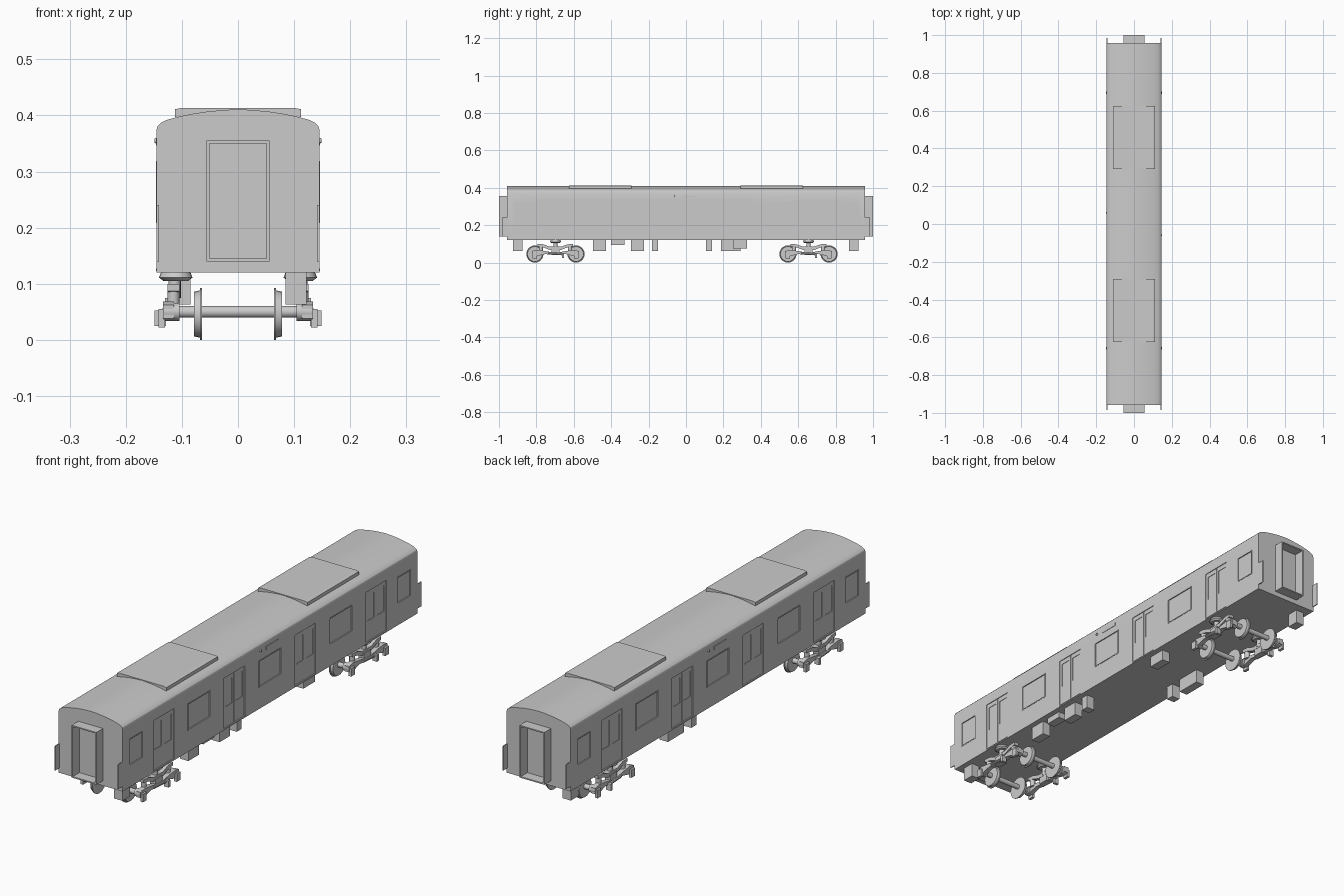
import bpy, bmesh
from math import radians
from mathutils import Matrix, Vector

if "Cube" in bpy.data.objects:
    bpy.data.objects.remove(bpy.data.objects["Cube"])


def finish(bm, name, smooth=False):
    bmesh.ops.recalc_face_normals(bm, faces=bm.faces)
    me = bpy.data.meshes.new(name)
    bm.to_mesh(me)
    bm.free()
    ob = bpy.data.objects.new(name, me)
    bpy.context.collection.objects.link(ob)
    if smooth:
        bpy.ops.object.select_all(action='DESELECT')
        ob.select_set(True)
        bpy.context.view_layer.objects.active = ob
        bpy.ops.object.shade_smooth_by_angle(angle=radians(35))
    return ob


def box(bm, x0, x1, y0, y1, z0, z1):
    m = (Matrix.Translation(((x0 + x1) / 2, (y0 + y1) / 2, (z0 + z1) / 2))
         @ Matrix.Diagonal((abs(x1 - x0), abs(y1 - y0), abs(z1 - z0), 1)))
    bmesh.ops.create_cube(bm, size=1, matrix=m)


def rod(bm, a, b, r1, r2=None, n=16):
    a, b = Vector(a), Vector(b)
    d = b - a
    m = Matrix.Translation((a + b) / 2) @ d.to_track_quat('Z', 'Y').to_matrix().to_4x4()
    bmesh.ops.create_cone(bm, cap_ends=True, segments=n, radius1=r1,
                          radius2=r1 if r2 is None else r2, depth=d.length, matrix=m)


def prism(bm, pts, move):
    f = bm.faces.new([bm.verts.new(p) for p in pts])
    r = bmesh.ops.extrude_face_region(bm, geom=[f])
    bmesh.ops.translate(bm, vec=move, verts=[v for v in r['geom'] if isinstance(v, bmesh.types.BMVert)])


def cut(ob, bm):
    cutter = finish(bm, "cutter")
    cutter.hide_render = True
    mod = ob.modifiers.new("cut", 'BOOLEAN')
    mod.operation, mod.solver, mod.object = 'DIFFERENCE', 'EXACT', cutter
    bpy.context.view_layer.objects.active = ob
    bpy.ops.object.modifier_apply(modifier=mod.name)
    bpy.data.objects.remove(cutter)


# Body shell with a curved roof
W, L = 0.145, 0.957
half = [(W, 0.12), (W, 0.375), (0.143, 0.381), (0.137, 0.387), (0.127, 0.392),
        (0.105, 0.398), (0.08, 0.403), (0.054, 0.407), (0.027, 0.4095)]
section = half + [(0, 0.411)] + [(-x, z) for x, z in reversed(half)]
bm = bmesh.new()
prism(bm, [(x, -L, z) for x, z in section], (0, 2 * L, 0))
body = finish(bm, "body_shell")

# Recessed doors and windows on both sides
doors = (-0.69, -0.23, 0.23, 0.69)
windows = [(-0.46, 0.072), (0, 0.072), (0.46, 0.072), (-0.87, 0.043), (0.87, 0.043)]
recess, panes = bmesh.new(), bmesh.new()
for s in (-1, 1):
    for y in doors:
        box(recess, s * (W - 0.003), s * 0.16, y - 0.067, y + 0.067, 0.127, 0.333)
        for o in (-0.033, 0.033):
            box(panes, s * (W - 0.005), s * 0.16, y + o - 0.022, y + o + 0.022, 0.21, 0.315)
    for y, h in windows:
        box(recess, s * (W - 0.003), s * 0.16, y - h, y + h, 0.21, 0.317)
cut(body, recess)
cut(body, panes)
bpy.context.view_layer.objects.active = body
body.select_set(True)
bpy.ops.object.shade_smooth_by_angle(angle=radians(25))

# Door seams, window frames, sills and side signs
bm = bmesh.new()
for s in (-1, 1):
    for y in doors:
        box(bm, s * 0.141, s * 0.1428, y - 0.001, y + 0.001, 0.127, 0.333)
        box(bm, s * 0.144, s * 0.1465, y - 0.067, y + 0.067, 0.123, 0.127)
    for y, h in windows:
        for a in (-h, h):
            box(bm, s * 0.141, s * 0.1462, y + a - 0.002, y + a + 0.002, 0.208, 0.319)
        for z in (0.21, 0.317):
            box(bm, s * 0.141, s * 0.1462, y - h, y + h, z - 0.002, z + 0.002)
    y0, y1 = sorted((-s * 0.025, s * 0.055))
    box(bm, s * 0.144, s * 0.1465, y0, y1, 0.346, 0.36)
finish(bm, "side_trim")
bm = bmesh.new()
for s in (-1, 1):
    rod(bm, (s * 0.143, -s * 0.06, 0.355), (s * 0.149, -s * 0.06, 0.355), 0.006, 0.004, 10)
finish(bm, "side_lamps", True)

# Roof units, flat on top and sitting over the curve
bm = bmesh.new()
for y in (-0.458, 0.458):
    prof = [(-0.112, 0.397), (-0.112, 0.411), (-0.1, 0.4135), (0.1, 0.4135), (0.112, 0.411), (0.112, 0.397)]
    prism(bm, [(x, y - 0.167, z) for x, z in prof], (0, 0.334, 0))
finish(bm, "roof_units")

# Open gangway frames and corner plates at both ends
bm = bmesh.new()
plates = bmesh.new()
for e in (-1, 1):
    y0, y1 = e * 0.955, e * 1.0
    for s in (-1, 1):
        box(bm, s * 0.051, s * 0.056, y0, y1, 0.14, 0.355)
        box(plates, s * 0.141, s * 0.145, e * 0.95, e * 0.984, 0.14, 0.24)
    box(bm, -0.051, 0.051, y0, y1, 0.35, 0.355)
    box(bm, -0.051, 0.051, y0, y1, 0.14, 0.145)
finish(bm, "gangway_frames")
finish(plates, "corner_plates")

# Underfloor equipment: side, start, end, bottom height
bm = bmesh.new()
for s, y0, y1, z in [(1, -0.925, -0.875, 0.063), (-1, 0.872, 0.922, 0.063),
                     (1, -0.497, -0.428, 0.063), (1, -0.4, -0.328, 0.095),
                     (1, -0.294, -0.225, 0.063), (1, -0.182, -0.15, 0.063),
                     (1, 0.25, 0.326, 0.075), (-1, 0.107, 0.14, 0.063),
                     (-1, 0.187, 0.292, 0.063)]:
    box(bm, s * 0.085, s * 0.122, y0, y1, z, 0.121)
finish(bm, "underfloor_boxes")

# Bogies: wheelsets, side frames, springs
for label, c in (("front", -0.698), ("rear", 0.655)):
    wh, fr, sp = bmesh.new(), bmesh.new(), bmesh.new()
    for y in (c - 0.11, c + 0.11):
        rod(wh, (-0.13, y, 0.05), (0.13, y, 0.05), 0.0105)
        for s in (-1, 1):
            rod(wh, (s * 0.064, y, 0.046), (s * 0.068, y, 0.046), 0.046, n=24)
            rod(wh, (s * 0.068, y, 0.046), (s * 0.078, y, 0.046), 0.042, 0.04, 24)
            rod(wh, (s * 0.104, y, 0.05), (s * 0.132, y, 0.05), 0.016)
    for s in (-1, 1):
        # Bowed main beam
        up = [(-0.095, 0.1), (-0.065, 0.098), (-0.03, 0.085), (0.03, 0.085), (0.065, 0.098), (0.095, 0.1)]
        lo = [(0.095, 0.087), (0.065, 0.082), (0.03, 0.068), (-0.03, 0.068), (-0.065, 0.082), (-0.095, 0.087)]
        prism(fr, [(s * 0.104, c + y, z) for y, z in up + lo], (s * 0.022, 0, 0))
        # Lower arms and axle box covers
        for e in (-1, 1):
            arm = [(0.125, 0.038), (0.125, 0.062), (0.1, 0.068), (0.055, 0.062),
                   (0.02, 0.055), (0.02, 0.042), (0.055, 0.046), (0.1, 0.034)]
            prism(fr, [(s * 0.114, c + e * y, z) for y, z in arm], (s * 0.02, 0, 0))
            rod(sp, (s * 0.115, c + e * 0.078, 0.055), (s * 0.115, c + e * 0.078, 0.09), 0.011, n=12)
            box(fr, s * 0.13, s * 0.142, c + e * 0.11 - 0.012, c + e * 0.11 + 0.012, 0.022, 0.055)
        # Centre block, damper and outer bracket
        box(fr, s * 0.105, s * 0.13, c - 0.022, c + 0.022, 0.04, 0.075)
        box(fr, s * 0.128, s * 0.149, c + 0.034, c + 0.046, 0.025, 0.052)
        rod(sp, (s * 0.134, c - 0.04, 0.05), (s * 0.134, c + 0.04, 0.045), 0.006, n=10)
        # Air spring on its post
        rod(sp, (s * 0.113, c, 0.075), (s * 0.113, c, 0.106), 0.011)
        rod(sp, (s * 0.111, c, 0.105), (s * 0.111, c, 0.111), 0.022, 0.03, 20)
        rod(sp, (s * 0.111, c, 0.111), (s * 0.111, c, 0.121), 0.03, 0.026, 20)
    finish(wh, label + "_wheelsets", True)
    finish(fr, label + "_bogie_frames")
    finish(sp, label + "_bogie_springs", True)
